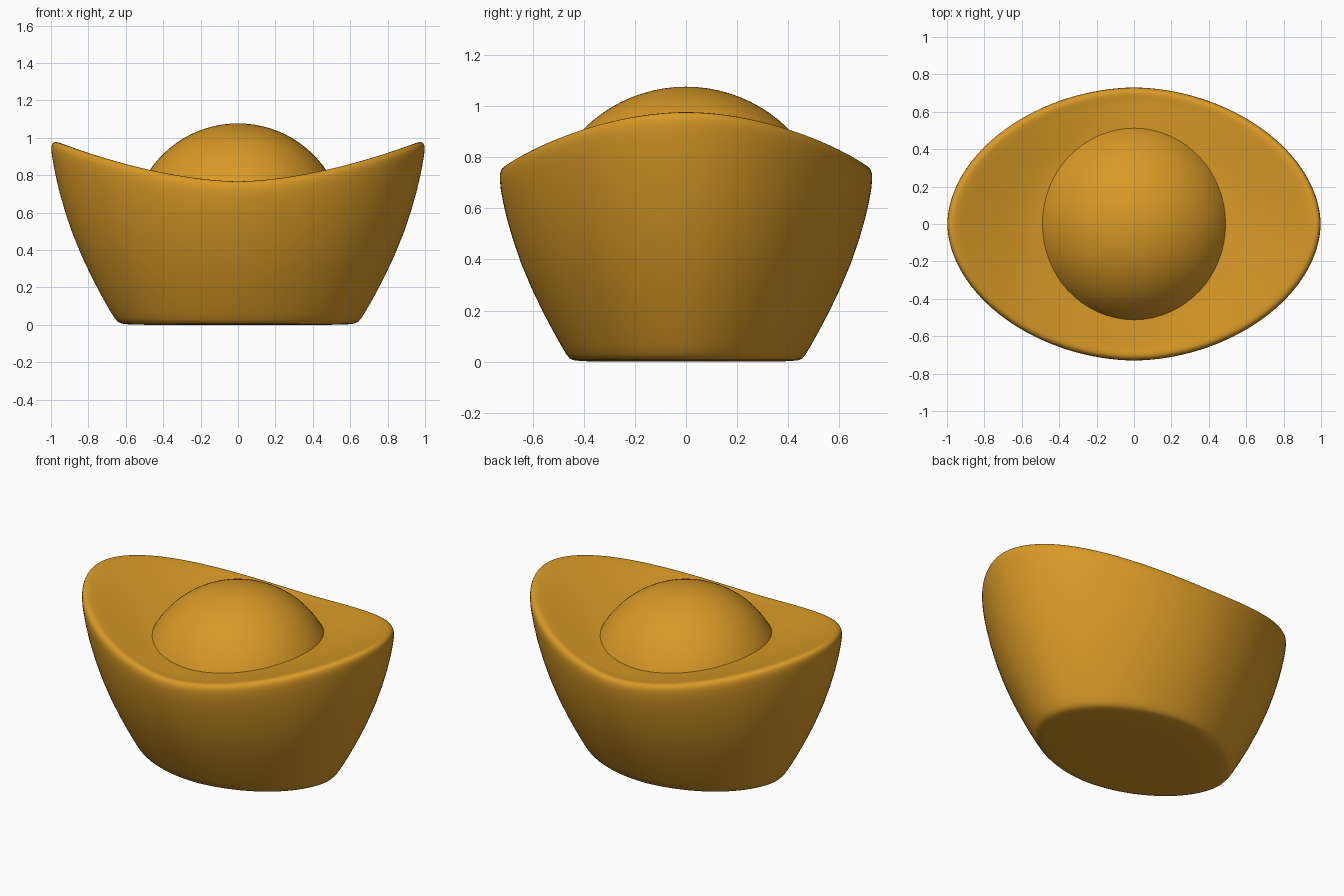
import bpy, bmesh, math

cube = bpy.data.objects.get("Cube")
if cube:
    bpy.data.objects.remove(cube, do_unlink=True)

gold = bpy.data.materials.new("warm gold")
gold.use_nodes = True
gold.diffuse_color = (0.69, 0.32, 0.02, 1)
gold.node_tree.nodes["Principled BSDF"].inputs["Base Color"].default_value = gold.diffuse_color

SEGMENTS = 64
ANGLES = [2 * math.pi * i / SEGMENTS for i in range(SEGMENTS)]


def oval(angle, half_x, half_y):
    """Point on a slightly pointed oval."""
    c, s = math.cos(angle), math.sin(angle)
    return (half_x * math.copysign(abs(c) ** 1.06, c),
            half_y * math.copysign(abs(s) ** 1.06, s))


def rim_height(angle):
    """Saddle-shaped rim, high at both ends."""
    return 0.766 + 0.212 * abs(math.cos(angle)) ** 1.8


def loft(name, rings, bottom, top, levels):
    """Skin a stack of rings and close both ends with fans."""
    bm = bmesh.new()
    loops = [[bm.verts.new(p) for p in ring] for ring in rings]
    for low, high in zip(loops, loops[1:]):
        for i in range(SEGMENTS):
            j = (i + 1) % SEGMENTS
            bm.faces.new((low[i], low[j], high[j], high[i]))
    for loop, height in ((loops[0], bottom), (loops[-1], top)):
        tip = bm.verts.new((0, 0, height))
        for i in range(SEGMENTS):
            bm.faces.new((loop[i], loop[(i + 1) % SEGMENTS], tip))
    bmesh.ops.recalc_face_normals(bm, faces=bm.faces)
    mesh = bpy.data.meshes.new(name)
    bm.to_mesh(mesh)
    bm.free()
    mesh.materials.append(gold)
    mesh.shade_smooth()
    obj = bpy.data.objects.new(name, mesh)
    bpy.context.collection.objects.link(obj)
    if levels:
        obj.modifiers.new("smooth", "SUBSURF").levels = levels
        obj.modifiers["smooth"].render_levels = levels
    return obj


# Flared outer wall: fraction of rim height, half width, half depth
wall = [(0, 0.4, 0.28), (0, 0.61, 0.43), (0.012, 0.645, 0.458),
        (0.05, 0.672, 0.477), (0.25, 0.782, 0.563), (0.5, 0.893, 0.652),
        (0.75, 0.965, 0.71), (0.9, 0.993, 0.731), (0.965, 1.002, 0.732),
        (0.995, 0.995, 0.72), (1.003, 0.975, 0.698), (0.993, 0.945, 0.67)]
rings = [[(*oval(a, hx, hy), t * rim_height(a)) for a in ANGLES] for t, hx, hy in wall]

# Dished top running from the rim in to the round seat of the dome
for s in (0.25, 0.5, 0.75, 1.0):
    ring = []
    for a in ANGLES:
        x, y = oval(a, 0.945, 0.67)
        seat = 0.755 + 0.035 * math.cos(a) ** 2
        drop = 1 - (1 - s) ** 1.25
        z = 0.993 * rim_height(a) * (1 - drop) + seat * drop
        ring.append((x * (1 - s) + 0.48 * math.cos(a) * s,
                     y * (1 - s) + 0.48 * math.sin(a) * s, z))
    rings.append(ring)
loft("ingot_body", rings, 0, 0.74, 1)

# Rounded dome rising from the middle
RADIUS, CENTRE = 0.57, 0.507
dome = []
for k in range(16):
    tilt = math.radians(70 - 4.4 * k)
    r, z = RADIUS * math.sin(tilt), CENTRE + RADIUS * math.cos(tilt)
    dome.append([(r * math.cos(a), r * math.sin(a), z) for a in ANGLES])
loft("dome", dome, 0.69, CENTRE + RADIUS, 0)
